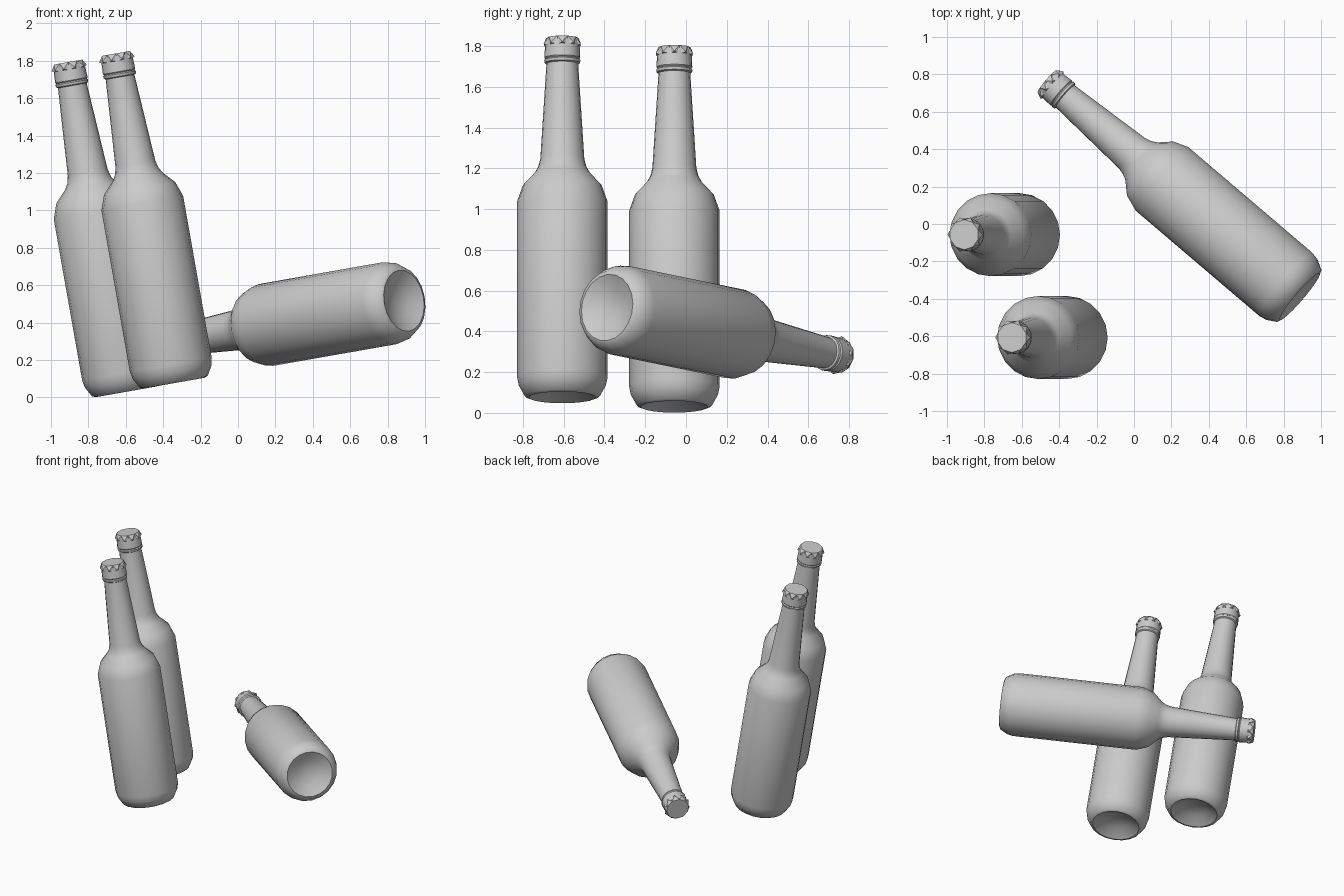
import bpy, bmesh, math
from mathutils import Matrix, Vector

cube = bpy.data.objects.get("Cube")
if cube:
    bpy.data.objects.remove(cube)

grey = bpy.data.materials.new("plain grey")
grey.use_nodes = True
colour = (0.6, 0.6, 0.6, 1)
grey.diffuse_color = colour
grey.node_tree.nodes["Principled BSDF"].inputs["Base Color"].default_value = colour

SIDES, POINTS = 20, 10
# (radius, height) from the hollow base up to the mouth
BOTTLE = [(0.09, 0.04), (0.165, 0.0), (0.185, 0.008), (0.214, 0.06), (0.222, 0.1),
          (0.222, 0.977), (0.193, 1.058), (0.135, 1.12), (0.118, 1.15), (0.108, 1.19),
          (0.078, 1.662), (0.087, 1.667), (0.089, 1.68), (0.083, 1.686),
          (0.088, 1.692), (0.084, 1.775)]


def ring(bm, count, radius, height, turn=0.0):
    return [bm.verts.new((radius * math.cos(turn + math.tau * i / count),
                          radius * math.sin(turn + math.tau * i / count), height))
            for i in range(count)]


def bridge(bm, low, high):
    n = len(low)
    for i in range(n):
        bm.faces.new((low[i], low[(i + 1) % n], high[(i + 1) % n], high[i]))


def finish(name, bm, matrix, angle):
    bmesh.ops.recalc_face_normals(bm, faces=bm.faces)
    mesh = bpy.data.meshes.new(name)
    bm.to_mesh(mesh)
    bm.free()
    mesh.materials.append(grey)
    obj = bpy.data.objects.new(name, mesh)
    bpy.context.collection.objects.link(obj)
    obj.matrix_world = matrix
    bpy.ops.object.select_all(action='DESELECT')
    obj.select_set(True)
    bpy.context.view_layer.objects.active = obj
    bpy.ops.object.shade_smooth_by_angle(angle=math.radians(angle))


def glass(name, matrix):
    bm = bmesh.new()
    rings = [ring(bm, SIDES, r, h) for r, h in BOTTLE]
    for low, high in zip(rings, rings[1:]):
        bridge(bm, low, high)
    # domed hollow in the base, closed mouth
    centre = bm.verts.new((0, 0, 0.055))
    for i in range(SIDES):
        bm.faces.new((centre, rings[0][(i + 1) % SIDES], rings[0][i]))
    bm.faces.new(rings[-1])
    finish(name, bm, matrix, 40)


def crown_cap(name, matrix):
    bm = bmesh.new()
    step = math.pi / POINTS
    inner = ring(bm, POINTS, 0.078, 1.745, step)
    points = ring(bm, POINTS, 0.096, 1.757)
    top = ring(bm, POINTS, 0.08, 1.79, step)
    # crimped skirt: a pointed fold between neighbouring valleys
    for i in range(POINTS):
        a, b = i - 1, i
        bm.faces.new((inner[a], points[i], top[a]))
        bm.faces.new((points[i], inner[b], top[b]))
        bm.faces.new((points[i], top[b], top[a]))
        bm.faces.new((inner[b], points[i], inner[a]))
    bm.faces.new(top)
    bm.faces.new(inner)
    finish(name, bm, matrix, 20)


# base centre and upward axis of each bottle; all share one ground tilt
tilt = Matrix.Rotation(math.radians(-10), 3, 'Y')
lying = math.radians(40)
PLACES = {
    "back_bottle": ((-0.597, -0.057, 0.03), (0, 0, 1)),
    "front_bottle": ((-0.342, -0.607, 0.076), (0, 0, 1)),
    "lying_bottle": ((0.887, -0.387, 0.517), (-math.cos(lying), math.sin(lying), 0)),
}
for name, (base, axis) in PLACES.items():
    spin = Vector(axis).to_track_quat('Z', 'Y').to_matrix()
    matrix = Matrix.Translation(base) @ (tilt @ spin).to_4x4()
    glass(name, matrix)
    crown_cap(name + "_cap", matrix)
